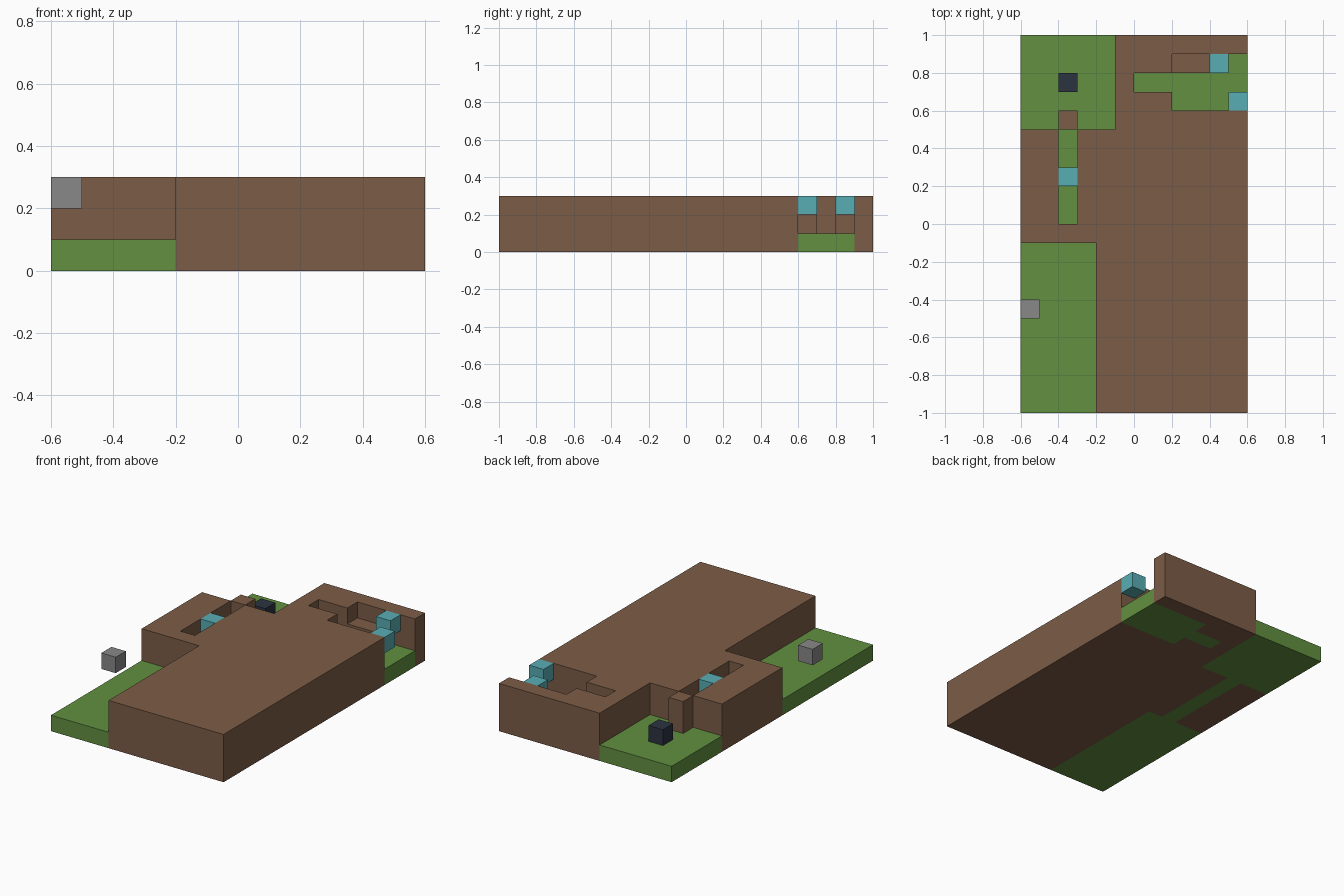
import bpy
import bmesh

CELL = 0.1  # every part sits on a regular block grid

default_cube = bpy.data.objects.get("Cube")
if default_cube:
    bpy.data.objects.remove(default_cube, do_unlink=True)


def make_material(name, red, green, blue):
    material = bpy.data.materials.new(name)
    material.use_nodes = True
    colour = (red, green, blue, 1)
    material.diffuse_color = colour
    material.node_tree.nodes["Principled BSDF"].inputs["Base Color"].default_value = colour
    return material


earth = make_material("earth brown", 0.202, 0.107, 0.061)
grass = make_material("grass green", 0.122, 0.279, 0.051)
teal = make_material("teal", 0.098, 0.423, 0.456)
stone = make_material("stone grey", 0.246, 0.246, 0.246)
coal = make_material("dark slate", 0.025, 0.034, 0.051)


def extrude_outline(name, outline, bottom, top, material):
    """Raise a flat outline, given in grid cells, into a solid part."""
    bm = bmesh.new()
    verts = [bm.verts.new((x * CELL, y * CELL, bottom * CELL)) for x, y in outline]
    base = bm.faces.new(verts)
    result = bmesh.ops.extrude_face_region(bm, geom=[base], use_keep_orig=True)
    raised = [item for item in result["geom"] if isinstance(item, bmesh.types.BMVert)]
    bmesh.ops.translate(bm, verts=raised, vec=(0, 0, (top - bottom) * CELL))
    bmesh.ops.recalc_face_normals(bm, faces=bm.faces)
    mesh = bpy.data.meshes.new(name)
    bm.to_mesh(mesh)
    bm.free()
    mesh.materials.append(material)
    part = bpy.data.objects.new(name, mesh)
    bpy.context.collection.objects.link(part)
    return part


def block(name, x, y, bottom, material, width=1, depth=1, height=1):
    """Place a box by its lowest corner, in grid cells."""
    corners = [(x, y), (x + width, y), (x + width, y + depth), (x, y + depth)]
    return extrude_outline(name, corners, bottom, bottom + height, material)


# Outline of the notch cut into the right-hand side
notch = [(6, 6), (2, 6), (2, 7), (0, 7), (0, 8), (2, 8), (2, 9), (6, 9)]

# Raised earth, wrapping around the notch and the sunken path
plateau = [(-2, -10), (6, -10)] + notch + [
    (6, 10), (-1, 10), (-1, 5), (-3, 5), (-3, -1), (-2, -1)]
extrude_outline("earth_plateau", plateau, 0, 3, earth)
block("earth_bank", -6, -1, 0, earth, width=2, depth=6, height=3)
block("path_front_wall", -4, -1, 1, earth, height=2)
block("path_back_pillar", -4, 5, 1, earth, height=2)
block("notch_ledge", 2, 8, 1, earth, width=2)

# Low grass: front lawn, connecting path and back yard in one piece
lawn = [(-6, -10), (-2, -10), (-2, -1), (-3, -1), (-3, 5), (-1, 5),
        (-1, 10), (-6, 10), (-6, 5), (-4, 5), (-4, -1), (-6, -1)]
extrude_outline("grass_lawn", lawn, 0, 1, grass)
extrude_outline("notch_grass", notch, 0, 1, grass)

# Single marker blocks, most of them hovering above the grass
block("path_teal_block", -4, 2, 2, teal)
block("notch_front_teal_block", 5, 6, 2, teal)
block("notch_back_teal_block", 4, 8, 2, teal)
block("lawn_stone_block", -6, -5, 2, stone)
block("yard_dark_block", -4, 7, 1, coal)
